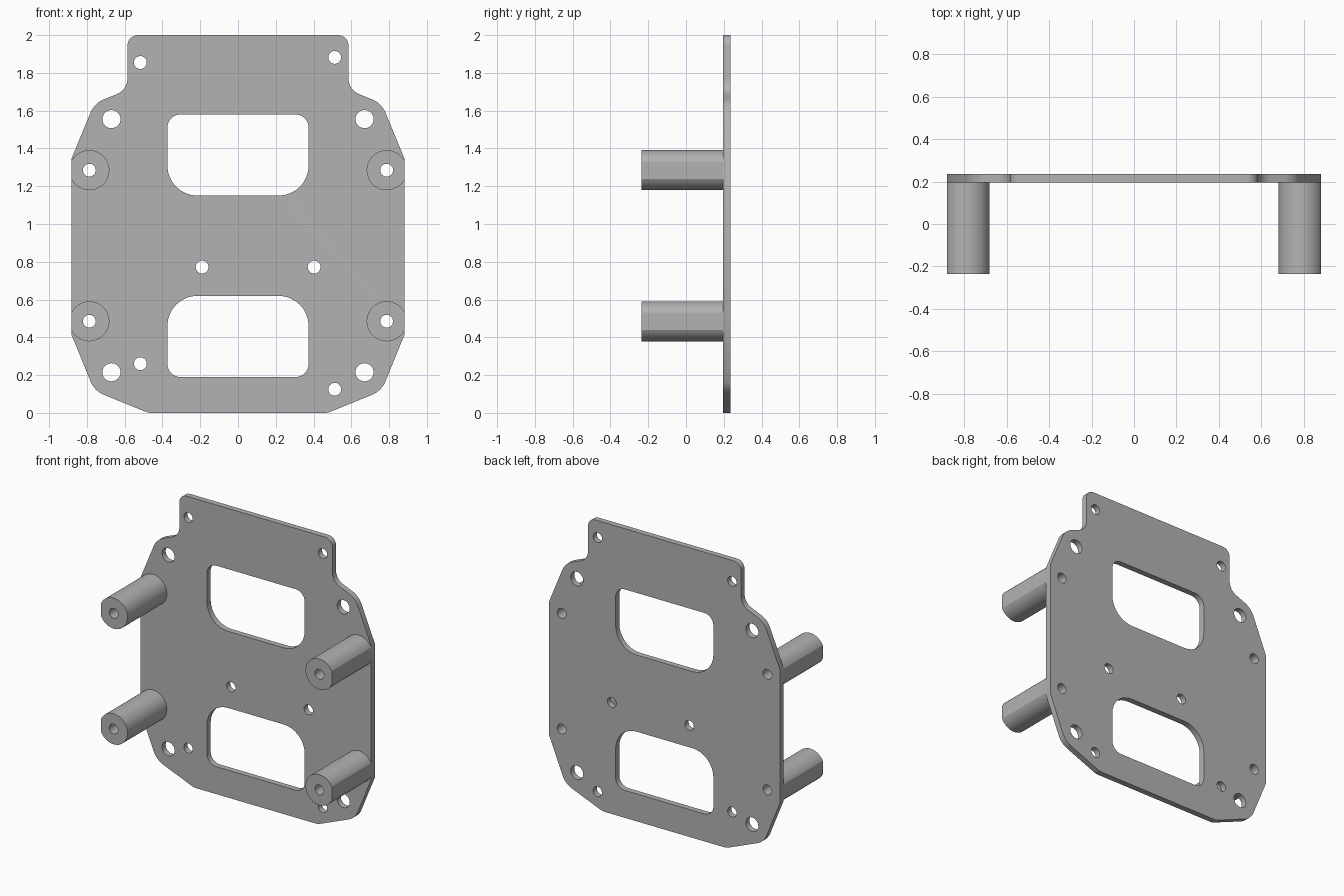
import bpy, bmesh
from math import pi, sin, cos, tan, acos
from mathutils import Vector, Matrix

cube = bpy.data.objects.get("Cube")
if cube:
    bpy.data.objects.remove(cube, do_unlink=True)

grey = bpy.data.materials.new("plain grey")
grey.use_nodes = True
COLOUR = (0.45, 0.45, 0.45, 1)
grey.diffuse_color = COLOUR
grey.node_tree.nodes["Principled BSDF"].inputs["Base Color"].default_value = COLOUR


def circle(x, z, r, n=32):
    return [Vector((x + r * cos(2 * pi * i / n), z + r * sin(2 * pi * i / n))) for i in range(n)]


def rounded(corners, steps=8):
    """Closed outline from (x, z, radius) corners, each filleted with an arc."""
    out = []
    for i, (x, z, r) in enumerate(corners):
        p = Vector((x, z))
        if r == 0:
            out.append(p)
            continue
        a = (Vector(corners[i - 1][:2]) - p).normalized()
        b = (Vector(corners[(i + 1) % len(corners)][:2]) - p).normalized()
        half = a.angle(b) / 2
        centre = p + (a + b).normalized() * (r / sin(half))
        start = p + a * (r / tan(half)) - centre
        end = p + b * (r / tan(half)) - centre
        sweep = start.angle_signed(end)
        for k in range(steps + 1):
            out.append(centre + Matrix.Rotation(-sweep * k / steps, 2) @ start)
    return out


def slab(name, outlines, y_front, y_back):
    """Filled profile with holes in the XZ plane, extruded along Y."""
    curve = bpy.data.curves.new(name + "_profile", 'CURVE')
    curve.dimensions = '2D'
    curve.fill_mode = 'BOTH'
    curve.extrude = (y_back - y_front) / 2
    for pts in outlines:
        s = curve.splines.new('POLY')
        s.points.add(len(pts) - 1)
        for sp, p in zip(s.points, pts):
            sp.co = (p.x, p.y, 0, 1)
        s.use_cyclic_u = True
    helper = bpy.data.objects.new(name + "_profile", curve)
    bpy.context.collection.objects.link(helper)
    bpy.context.view_layer.update()
    mesh = bpy.data.meshes.new_from_object(
        helper.evaluated_get(bpy.context.evaluated_depsgraph_get()))
    bpy.data.objects.remove(helper, do_unlink=True)

    mesh.transform(Matrix.Translation((0, (y_front + y_back) / 2, 0)) @ Matrix.Rotation(pi / 2, 4, 'X'))
    bm = bmesh.new()
    bm.from_mesh(mesh)
    bmesh.ops.remove_doubles(bm, verts=bm.verts, dist=1e-5)
    bmesh.ops.recalc_face_normals(bm, faces=bm.faces)
    bm.to_mesh(mesh)
    bm.free()
    mesh.name = name
    mesh.materials.clear()
    mesh.materials.append(grey)
    obj = bpy.data.objects.new(name, mesh)
    bpy.context.collection.objects.link(obj)
    bpy.ops.object.select_all(action='DESELECT')
    obj.select_set(True)
    bpy.context.view_layer.objects.active = obj
    bpy.ops.object.shade_smooth_by_angle(angle=pi / 6)


SIDE, POST_X, BORE = 0.882, 0.787, 0.034
POST_Z = {"lower": 0.485, "upper": 1.285}

# Plate outline: left half, then its mirror image
half = [(0.475, 0, 0.1), (0.76, 0.116, 0.13), (SIDE, 0.415, 0), (SIDE, 1.345, 0),
        (0.76, 1.64, 0.13), (0.585, 1.71, 0.09), (0.585, 2, 0.055)]
outline = rounded(half + [(-x, z, r) for x, z, r in reversed(half)])


def window(z_square, z_round):
    w = 0.374
    return rounded([(-w, z_square, 0.07), (w, z_square, 0.07), (w, z_round, 0.16), (-w, z_round, 0.16)])


# Windows and bolt holes
cuts = [window(1.58, 1.15), window(0.19, 0.62)]
for side in (-1, 1):
    cuts += [circle(side * 0.67, z, 0.048) for z in (0.215, 1.555)]
    cuts += [circle(side * POST_X, z, BORE) for z in POST_Z.values()]
cuts += [circle(x, z, 0.034) for x, z in
         [(-0.517, 1.855), (0.512, 1.882), (-0.19, 0.772), (0.403, 0.772), (-0.517, 0.26), (0.512, 0.125)]]
slab("mounting_plate", [outline] + cuts, 0.195, 0.235)

# Bored standoffs, each with a flat along the plate's side edge
RADIUS, STEPS = 0.106, 40
flat = acos((SIDE - POST_X) / RADIUS)
for side, side_name in ((1, "left"), (-1, "right")):
    for level, z in POST_Z.items():
        angles = [flat + (2 * pi - 2 * flat) * i / STEPS for i in range(STEPS + 1)]
        ring = [Vector((side * (POST_X + RADIUS * cos(a)), z + RADIUS * sin(a))) for a in angles]
        slab(f"{level}_{side_name}_standoff", [ring, circle(side * POST_X, z, BORE)], -0.235, 0.195)
